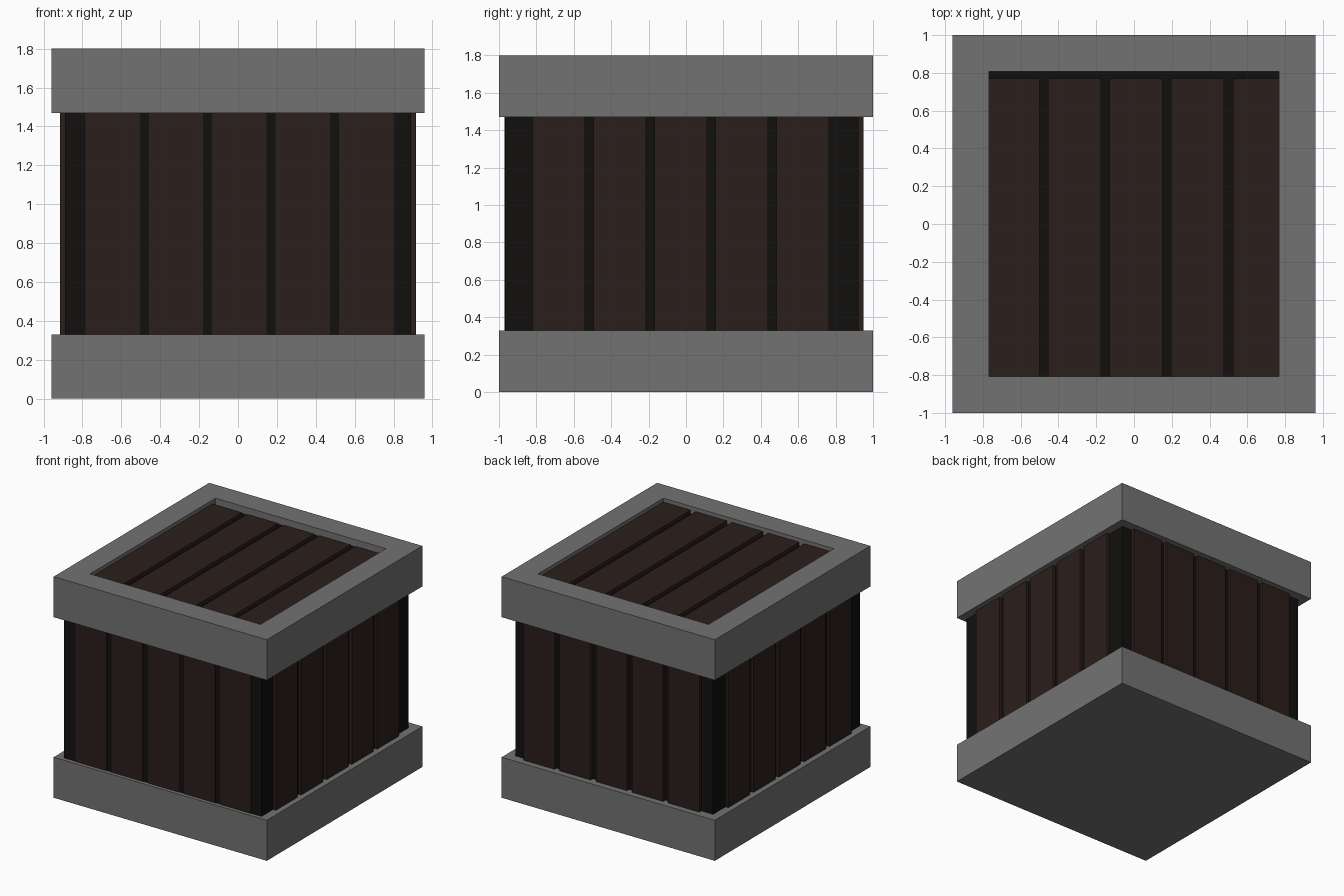
import bpy, bmesh

if "Cube" in bpy.data.objects:
    bpy.data.objects.remove(bpy.data.objects["Cube"])


def material(name, rgb):
    m = bpy.data.materials.new(name)
    m.diffuse_color = (*rgb, 1)
    m.use_nodes = True
    m.node_tree.nodes["Principled BSDF"].inputs["Base Color"].default_value = m.diffuse_color
    return m


wood = material("dark_wood", (0.024, 0.013, 0.011))
black = material("black_core", (0.006, 0.005, 0.0047))
grey = material("grey_frame", (0.171, 0.171, 0.171))


def finish(name, bm, mat):
    bmesh.ops.recalc_face_normals(bm, faces=bm.faces)
    me = bpy.data.meshes.new(name)
    bm.to_mesh(me)
    bm.free()
    ob = bpy.data.objects.new(name, me)
    bpy.context.collection.objects.link(ob)
    me.materials.append(mat)
    return ob


def box(name, lo, hi, mat):
    bm = bmesh.new()
    bmesh.ops.create_cube(bm, size=1)
    for v in bm.verts:
        v.co = [(a + b) / 2 + c * (b - a) for a, b, c in zip(lo, hi, v.co)]
    return finish(name, bm, mat)


def ring(name, ox, oy, ix, iy, z0, z1, mat):
    # rectangular frame: four loops of corners joined in a closed section
    bm = bmesh.new()
    loops = []
    for x, y, z in ((ox, oy, z0), (ox, oy, z1), (ix, iy, z1), (ix, iy, z0)):
        loops.append([bm.verts.new((sx * x, sy * y, z))
                      for sx, sy in ((-1, -1), (1, -1), (1, 1), (-1, 1))])
    for i in range(4):
        a, b = loops[i], loops[(i + 1) % 4]
        for j in range(4):
            k = (j + 1) % 4
            bm.faces.new((a[j], a[k], b[k], b[j]))
    return finish(name, bm, mat)


# grey base slab and open top frame
box("base", (-0.96, -1, 0), (0.96, 1, 0.33), grey)
ring("top_frame", 0.96, 1, 0.768, 0.807, 1.47, 1.8, grey)

# black inner body, set slightly forward
box("core", (-0.89, -0.967, 0.1), (0.89, 0.923, 1.74), black)

# five planks on every wall and on the lid
HALF, PITCH = 0.14, 0.326
Z0, Z1 = 0.2, 1.6
for i in range(5):
    x = 0.007 + (i - 2) * PITCH
    y = -0.028 + (i - 2) * PITCH
    x0, x1, y0, y1 = x - HALF, x + HALF, y - HALF, y + HALF
    box(f"front_plank_{i}", (x0, -0.971, Z0), (x1, -0.9, Z1), wood)
    box(f"back_plank_{i}", (x0, 0.88, Z0), (x1, 0.95, Z1), wood)
    box(f"left_plank_{i}", (-0.915, y0, Z0), (-0.85, y1, Z1), wood)
    box(f"right_plank_{i}", (0.85, y0, Z0), (0.915, y1, Z1), wood)
    box(f"lid_plank_{i}", (x0 + 0.004, -0.82, 1.7), (x1 + 0.004, 0.77, 1.769), wood)
